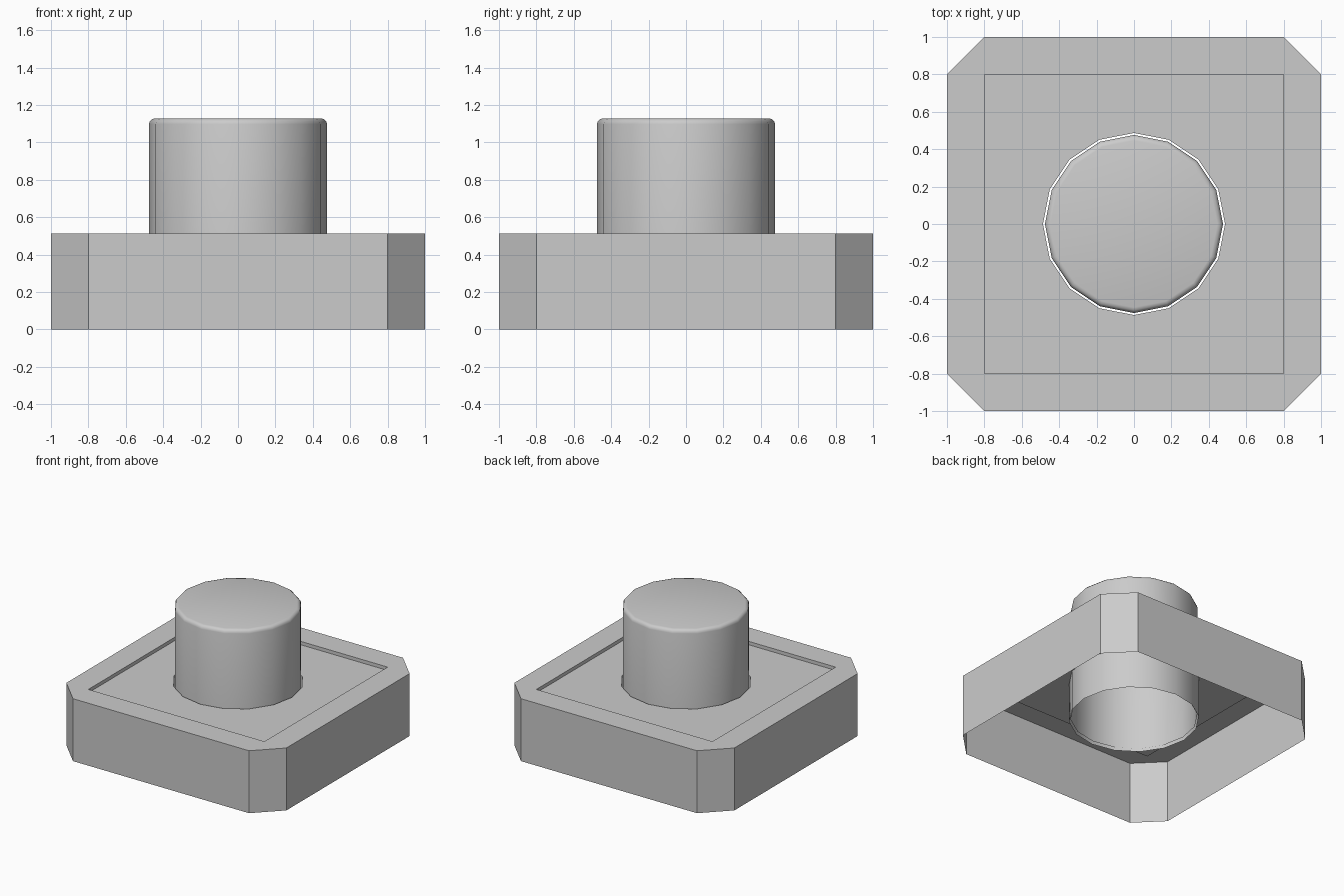
import bpy, bmesh
from math import sin, cos, pi, radians

if "Cube" in bpy.data.objects:
    bpy.data.objects.remove(bpy.data.objects["Cube"])

SIDES = 16


def ring(bm, points, z):
    return [bm.verts.new((x, y, z)) for x, y in points]


def circle(r):
    return [(r * cos(2 * pi * i / SIDES), r * sin(2 * pi * i / SIDES)) for i in range(SIDES)]


def join(bm, a, b):
    n = len(a)
    for i in range(n):
        j = (i + 1) % n
        bm.faces.new((a[i], a[j], b[j], b[i]))


def finish(bm, name, smooth):
    bmesh.ops.recalc_face_normals(bm, faces=bm.faces)
    mesh = bpy.data.meshes.new(name)
    bm.to_mesh(mesh)
    bm.free()
    obj = bpy.data.objects.new(name, mesh)
    bpy.context.collection.objects.link(obj)
    if smooth:
        bpy.ops.object.select_all(action='DESELECT')
        obj.select_set(True)
        bpy.context.view_layer.objects.active = obj
        bpy.ops.object.shade_smooth_by_angle(angle=radians(35))
    return obj


def lathe(name, profile, cap):
    bm = bmesh.new()
    rings = [ring(bm, circle(r), z) for r, z in profile]
    for a, b in zip(rings, rings[1:]):
        join(bm, a, b)
    if cap:
        bm.faces.new(rings[-1])
    return finish(bm, name, True)


# Housing: open-bottomed, chamfered box with a sunken panel and a round hole
TOP, PANEL = 0.513, 0.485
octagon = [(1, .8), (.8, 1), (-.8, 1), (-1, .8), (-1, -.8), (-.8, -1), (.8, -1), (1, -.8)]
square = [(.8, .8), (-.8, .8), (-.8, -.8), (.8, -.8)]
bm = bmesh.new()
low, high = ring(bm, octagon, 0), ring(bm, octagon, TOP)
edge, panel = ring(bm, square, TOP), ring(bm, square, PANEL)
hole = ring(bm, circle(0.487), PANEL)
join(bm, low, high)
join(bm, edge, panel)
for k in range(4):
    n = (k + 1) % 4
    # rim around the panel
    bm.faces.new((edge[k], high[2 * k], high[2 * k + 1]))
    bm.faces.new((edge[k], high[2 * k + 1], high[2 * n], edge[n]))
    # panel floor fanned out to the hole
    for i in range(4 * k, 4 * k + 4):
        bm.faces.new((panel[k], hole[(i + 1) % SIDES], hole[i]))
    bm.faces.new((panel[k], panel[n], hole[4 * n]))
finish(bm, "housing", False)

# Collar: thin sleeve hanging below the hole
lathe("collar", [(0.487, 0.155), (0.487, PANEL)], False)

# Button: hollow cylinder with a rounded top edge
R, H, B = 0.476, 1.128, 0.03
arc = [(R - B + B * cos(t * pi / 6), H - B + B * sin(t * pi / 6)) for t in range(4)]
lathe("button", [(R, 0.175)] + arc, True)
